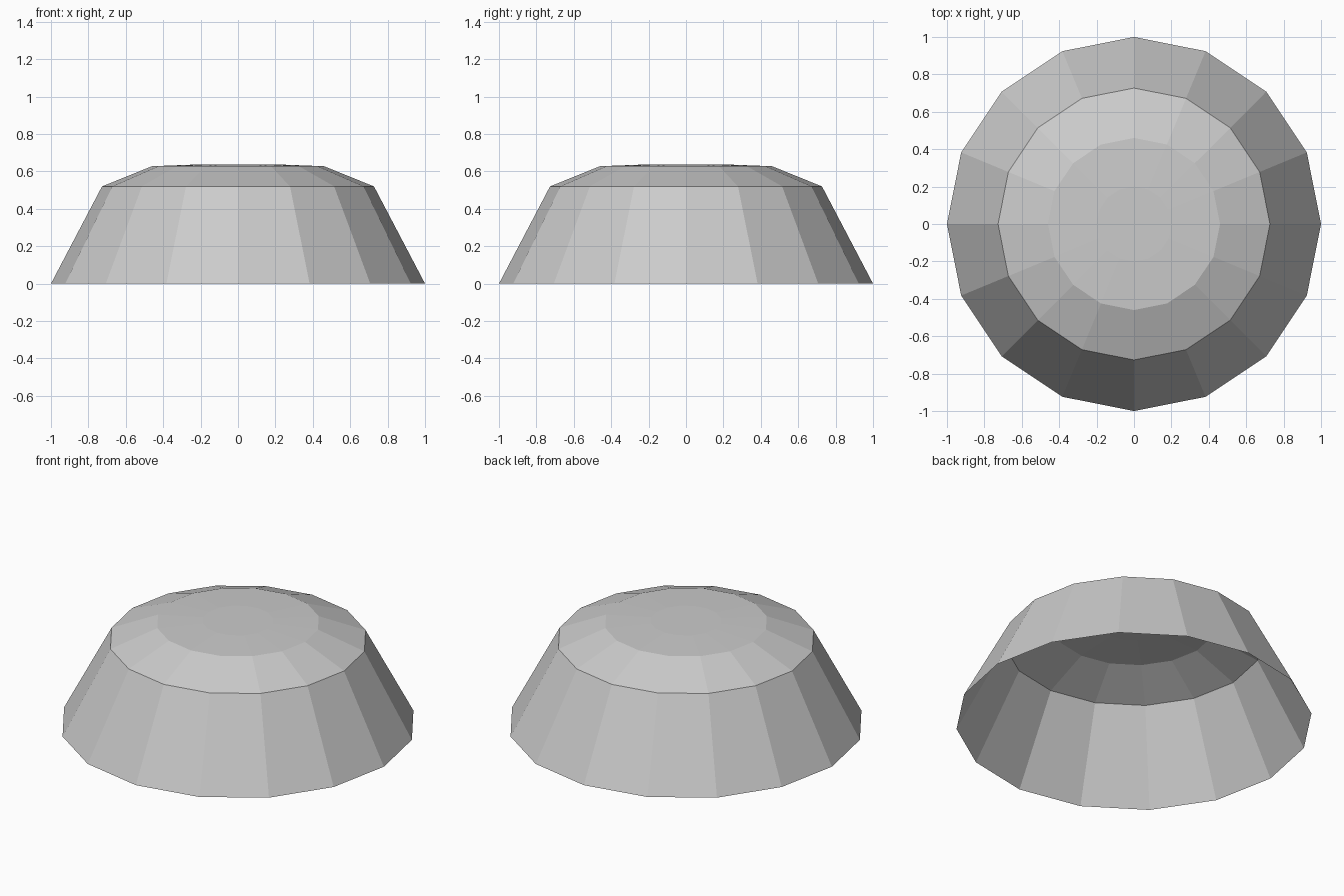
import bpy
import bmesh
from math import cos, sin, tau

if "Cube" in bpy.data.objects:
    bpy.data.objects.remove(bpy.data.objects["Cube"])

SIDES = 16
# radius and height of each ring, from the open rim up to the crown
PROFILE = [(1.0, 0.0), (0.727, 0.52), (0.46, 0.628), (0.2, 0.638)]

bm = bmesh.new()
rings = [[bm.verts.new((r * cos(tau * i / SIDES), r * sin(tau * i / SIDES), z))
          for i in range(SIDES)] for r, z in PROFILE]

# sloping wall, shoulder and shallow crown
for low, high in zip(rings, rings[1:]):
    for i in range(SIDES):
        j = (i + 1) % SIDES
        bm.faces.new((low[i], low[j], high[j], high[i]))

# flat top; the underside stays open
bm.faces.new(rings[-1])

mesh = bpy.data.meshes.new("faceted_bowl_shell")
bm.to_mesh(mesh)
bm.free()
shell = bpy.data.objects.new("faceted_bowl_shell", mesh)
bpy.context.collection.objects.link(shell)
